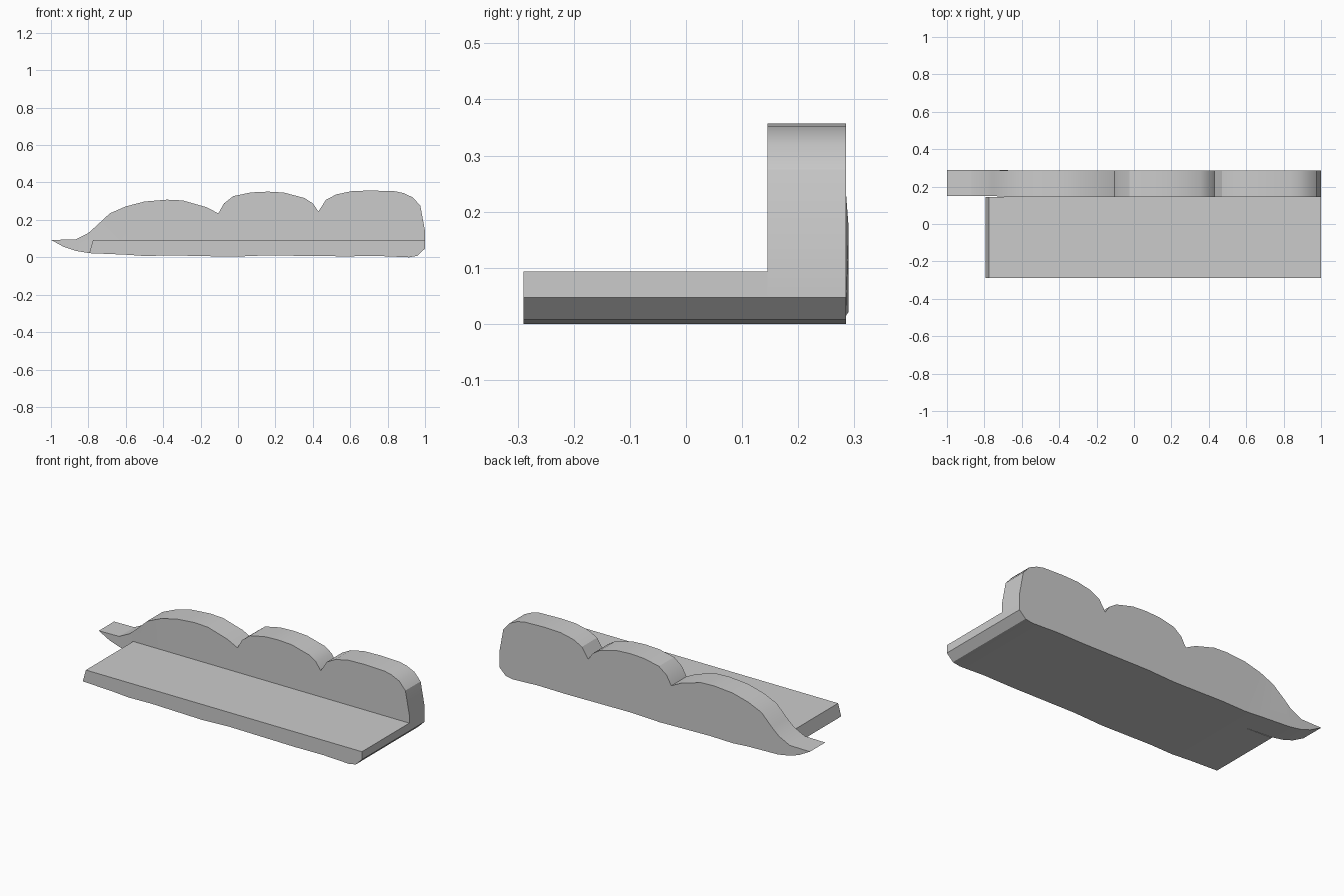
import bpy, bmesh, math

if "Cube" in bpy.data.objects:
    bpy.data.objects.remove(bpy.data.objects["Cube"])

# Scalloped upper outline, left tip to right end (x, z)
top = [(-1, .093), (-.87, .095), (-.80, .13), (-.755, .17), (-.685, .235),
       (-.60, .272), (-.5, .298), (-.38, .308), (-.295, .304), (-.17, .268),
       (-.105, .235), (-.075, .288), (-.025, .327), (.07, .347), (.16, .351),
       (.245, .346), (.355, .317), (.4, .288), (.43, .245), (.47, .307),
       (.525, .336), (.61, .354), (.71, .357), (.84, .353), (.885, .343),
       (.935, .32), (.975, .275), (1, .14)]
# Gently wavy underside shared by both parts, right to left
bottom = [(1, .047), (.96, .008), (.915, 0), (.75, .007), (.57, .005),
          (.15, .01), (-.03, .003), (-.35, .01), (-.5, .007), (-.6, .014),
          (-.795, .022)]
left_tip = [(-.87, .035), (-.93, .055)]


def extrude_profile(name, pts, y0, y1, shift=lambda x: 0):
    """Closed solid from an (x, z) outline swept along y."""
    bm = bmesh.new()
    front = [bm.verts.new((x, y0 + shift(x), z)) for x, z in pts]
    back = [bm.verts.new((x, y1 + shift(x), z)) for x, z in pts]
    bm.faces.new(front)
    bm.faces.new(back[::-1])
    n = len(pts)
    for i in range(n):
        j = (i + 1) % n
        bm.faces.new((front[i], back[i], back[j], front[j]))
    bmesh.ops.recalc_face_normals(bm, faces=bm.faces)
    caps = [f for f in bm.faces if len(f.verts) > 4]
    bmesh.ops.triangulate(bm, faces=caps)
    mesh = bpy.data.meshes.new(name)
    bm.to_mesh(mesh)
    bm.free()
    obj = bpy.data.objects.new(name, mesh)
    bpy.context.collection.objects.link(obj)
    bpy.ops.object.select_all(action='DESELECT')
    obj.select_set(True)
    bpy.context.view_layer.objects.active = obj
    bpy.ops.object.shade_smooth_by_angle(angle=math.radians(25))
    return obj


# Upright panel; its left tip leans back very slightly
extrude_profile("scalloped_back", top + bottom + left_tip, .145, .285,
                lambda x: .005 if x < -.75 else 0)

# Low flat shelf in front of the panel
extrude_profile("shelf", [(-.775, .093), (1, .093)] + bottom, -.29, .145)
